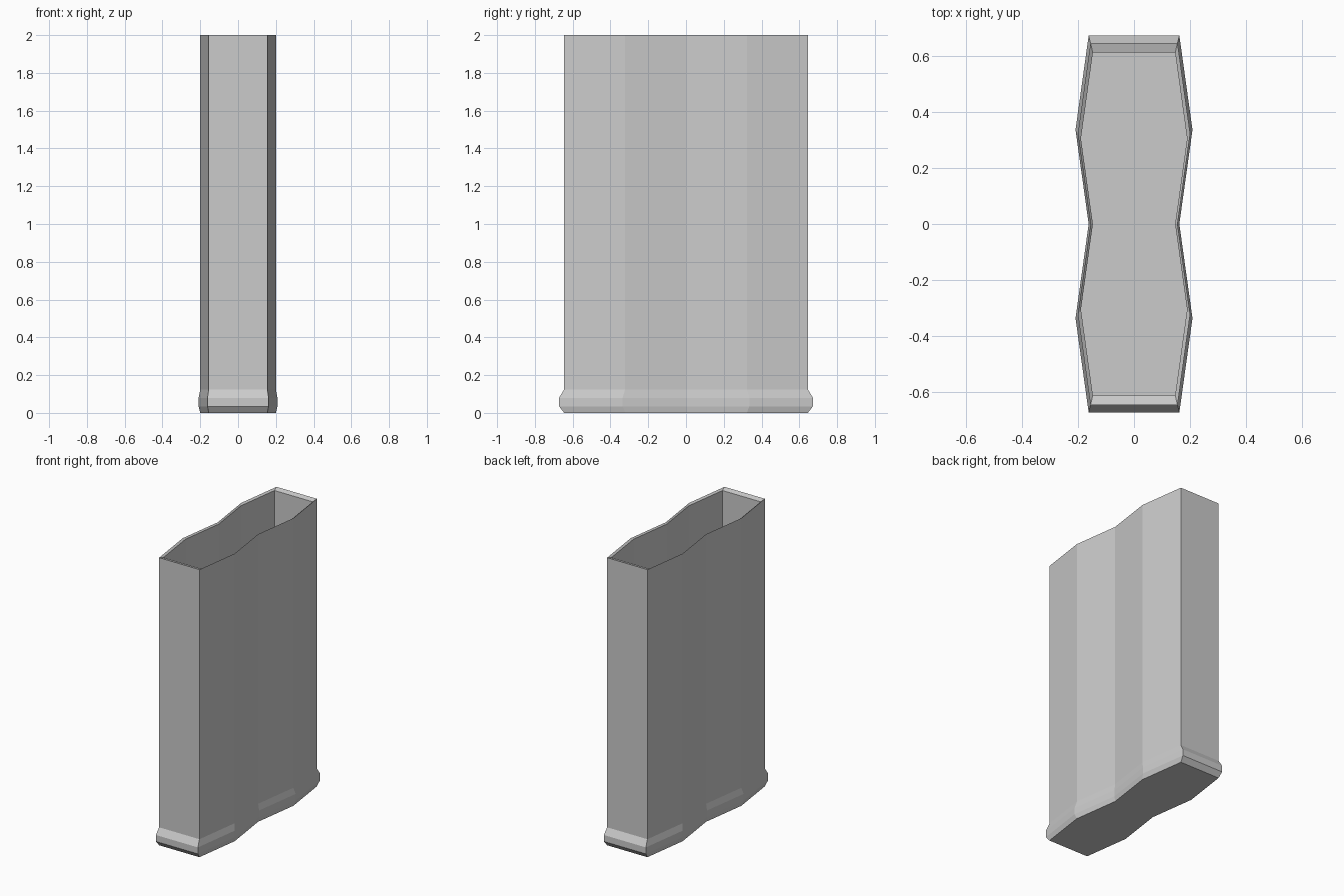
import bpy, bmesh

if "Cube" in bpy.data.objects:
    bpy.data.objects.remove(bpy.data.objects["Cube"])

# Right-hand half outline of the double-bulged casing; mirrored for the left
half = [(0.155, -0.645), (0.20, -0.322), (0.155, 0.0), (0.20, 0.322), (0.155, 0.645)]
outline = half + [(-x, y) for x, y in reversed(half)]

# (scale, height) rings: flared base collar, wall, rim, then down the inside
rings = [(1.0, 0.0), (1.042, 0.035), (1.042, 0.08), (1.0, 0.125),
         (1.0, 2.0), (0.946, 1.99), (0.946, 0.06)]

bm = bmesh.new()
loops = [[bm.verts.new((x * s, y * s, z)) for x, y in outline] for s, z in rings]
n = len(outline)
for a, b in zip(loops, loops[1:]):
    for i in range(n):
        j = (i + 1) % n
        bm.faces.new((a[i], a[j], b[j], b[i]))

# Closed underside and cavity floor
bm.faces.new(loops[0][::-1])
bm.faces.new(loops[-1])
bmesh.ops.recalc_face_normals(bm, faces=bm.faces)

mesh = bpy.data.meshes.new("casing")
bm.to_mesh(mesh)
bm.free()
bpy.context.collection.objects.link(bpy.data.objects.new("casing", mesh))
